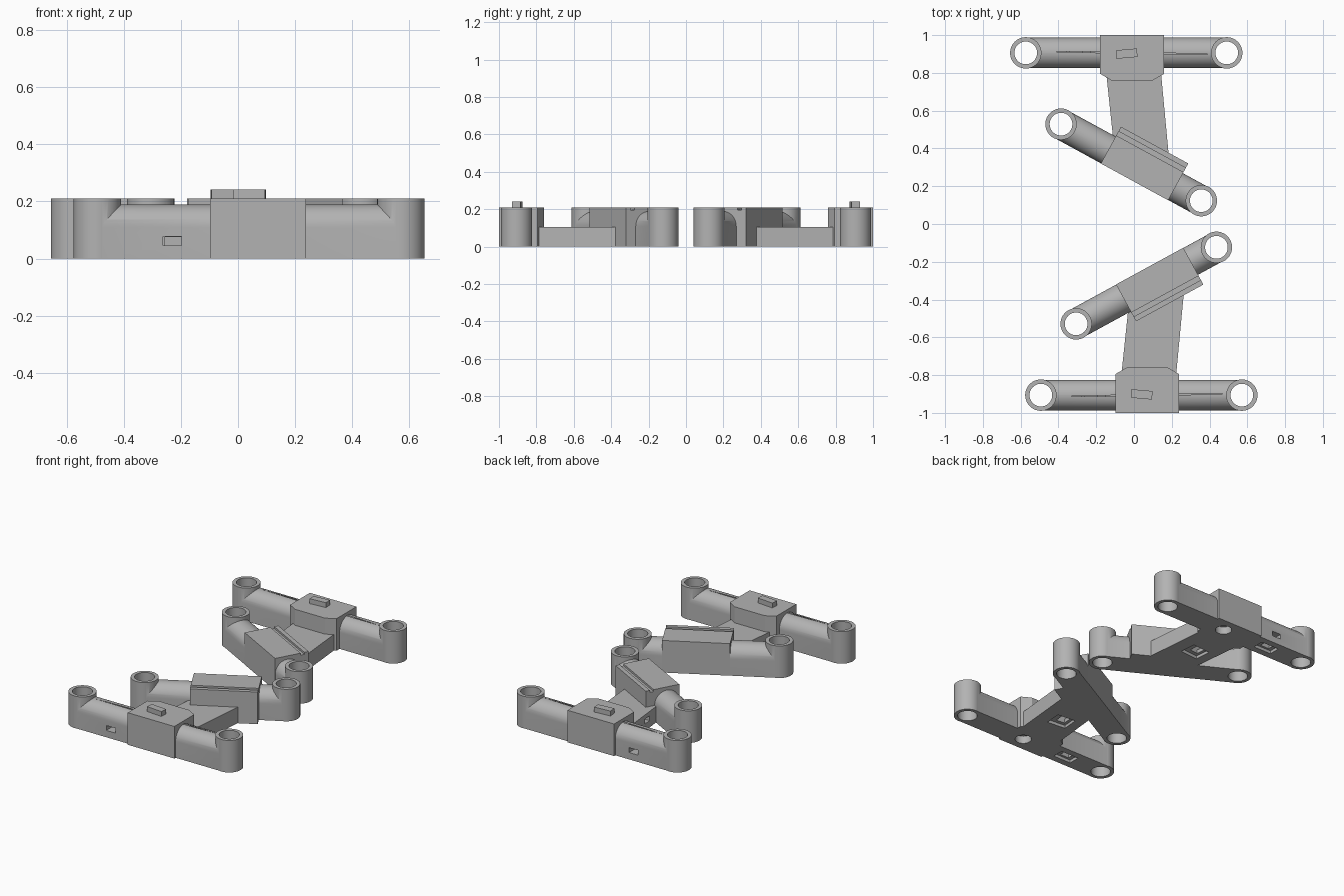
import bpy, bmesh, math
from mathutils import Matrix, Vector

if "Cube" in bpy.data.objects:
    bpy.data.objects.remove(bpy.data.objects["Cube"])

grey = bpy.data.materials.new("plain grey")
grey.diffuse_color = (0.45, 0.45, 0.45, 1)
grey.use_nodes = True
grey.node_tree.nodes["Principled BSDF"].inputs["Base Color"].default_value = grey.diffuse_color


def make_object(name, bm):
    bmesh.ops.recalc_face_normals(bm, faces=bm.faces)
    me = bpy.data.meshes.new(name)
    bm.to_mesh(me)
    bm.free()
    ob = bpy.data.objects.new(name, me)
    bpy.context.collection.objects.link(ob)
    me.materials.append(grey)
    return ob


def prism(name, pts, direction):
    """Closed outline swept along a vector."""
    bm = bmesh.new()
    face = bm.faces.new([bm.verts.new(p) for p in pts])
    ext = bmesh.ops.extrude_face_region(bm, geom=[face])["geom"]
    bmesh.ops.translate(bm, vec=direction,
                        verts=[v for v in ext if isinstance(v, bmesh.types.BMVert)])
    return make_object(name, bm)


def plate(name, outline, z0, z1):
    return prism(name, [(x, y, z0) for x, y in outline], (0, 0, z1 - z0))


def box(name, x, y, w, d, z0, z1, angle=0):
    ob = plate(name, [(-w/2, -d/2), (w/2, -d/2), (w/2, d/2), (-w/2, d/2)], z0, z1)
    ob.data.transform(Matrix.Translation((x, y, 0)) @ Matrix.Rotation(angle, 4, 'Z'))
    return ob


def cylinder(name, x, y, r, z0, z1, n=64):
    return plate(name, [(x + r*math.cos(2*math.pi*i/n), y + r*math.sin(2*math.pi*i/n))
                        for i in range(n)], z0, z1)


def combine(base, tools, op):
    """Apply booleans and remove the helper objects."""
    for t in tools:
        t.hide_render = True
        m = base.modifiers.new(op.lower(), 'BOOLEAN')
        m.operation, m.solver, m.object = op, 'EXACT', t
    dg = bpy.context.evaluated_depsgraph_get()
    me = bpy.data.meshes.new_from_object(base.evaluated_get(dg))
    base.modifiers.clear()
    base.data = me
    for t in tools:
        bpy.data.objects.remove(t)
    return base


def arm(name, half, block):
    """Round-topped bar along x with a socket at each end and a centre block."""
    r, zc = 0.081, 0.108
    prof = [(-half, -r, 0), (-half, r, 0)]
    prof += [(-half, r*math.cos(math.pi*i/32), zc + r*math.sin(math.pi*i/32)) for i in range(33)]
    prof.append((-half, -r, 0))
    bar = prism(name, prof[:-1], (2*half, 0, 0))
    parts = [cylinder("socket", s*half, 0, 0.083, 0, 0.21) for s in (-1, 1)]
    combine(bar, parts + [plate("block", block, 0, 0.21)], 'UNION')
    return combine(bar, [cylinder("bore", s*half, 0, 0.06, -0.1, 0.3) for s in (-1, 1)], 'DIFFERENCE')


# Straight outer arm with chamfered block
outer = arm("outer_arm", 0.532, [(-0.138, -0.094), (0.2, -0.094), (0.2, 0.111), (0.14, 0.146),
                                 (-0.078, 0.146), (-0.138, 0.111)])
# Underside peg hole, nut pocket and side slot
combine(outer, [cylinder("peg_hole", 0.086, 0, 0.05, -0.1, 0.05),
                box("pocket", -0.255, 0, 0.13, 0.075, -0.1, 0.02),
                box("pocket_core", -0.262, 0, 0.065, 0.045, -0.1, 0.075),
                box("slot", -0.27, -0.06, 0.065, 0.12, 0.045, 0.077)], 'DIFFERENCE')
outer.data.transform(Matrix.Translation((0.039, -0.906, 0)))

# Angled inner arm with grooved block
inner = arm("inner_arm", 0.423, [(-0.138, -0.14), (0.268, -0.14), (0.268, 0.082), (-0.138, 0.082)])
combine(inner, [box("groove", 0.065, -0.1, 0.6, 0.025, 0.197, 0.3)], 'DIFFERENCE')
inner.data.transform(Matrix.Translation((0.065, -0.326, 0)) @
                     Matrix.Rotation(math.atan2(0.406, 0.744), 4, 'Z'))

# Low web joining the arms, with nut pocket and side slot
web = plate("web", [(-0.067, -0.80), (0.223, -0.80), (0.27, -0.30), (-0.025, -0.40)], 0, 0.105)
tilt = math.radians(-5)
combine(web, [box("pocket", 0.085, -0.59, 0.13, 0.11, -0.1, 0.02, tilt),
              box("pocket_core", 0.07, -0.59, 0.06, 0.06, -0.1, 0.075, tilt),
              box("slot", -0.02, -0.58, 0.2, 0.06, 0.045, 0.077, tilt)], 'DIFFERENCE')

# Raised key on the outer block
key = box("key", 0.041, -0.902, 0.112, 0.045, 0.2, 0.242, tilt)

# Mirrored rear bracket, shifted sideways
front = [outer, inner, web, key]
for ob in front:
    rear = ob.copy()
    rear.data = ob.data.copy()
    rear.data.transform(Matrix.Translation((-0.08, 0, 0)) @ Matrix.Diagonal((1, -1, 1, 1)))
    rear.data.flip_normals()
    rear.name = "rear_" + ob.name
    ob.name = "front_" + ob.name
    bpy.context.collection.objects.link(rear)

for ob in bpy.context.collection.objects:
    ob.select_set(True)
    bpy.context.view_layer.objects.active = ob
bpy.ops.object.shade_smooth_by_angle(angle=math.radians(30))
